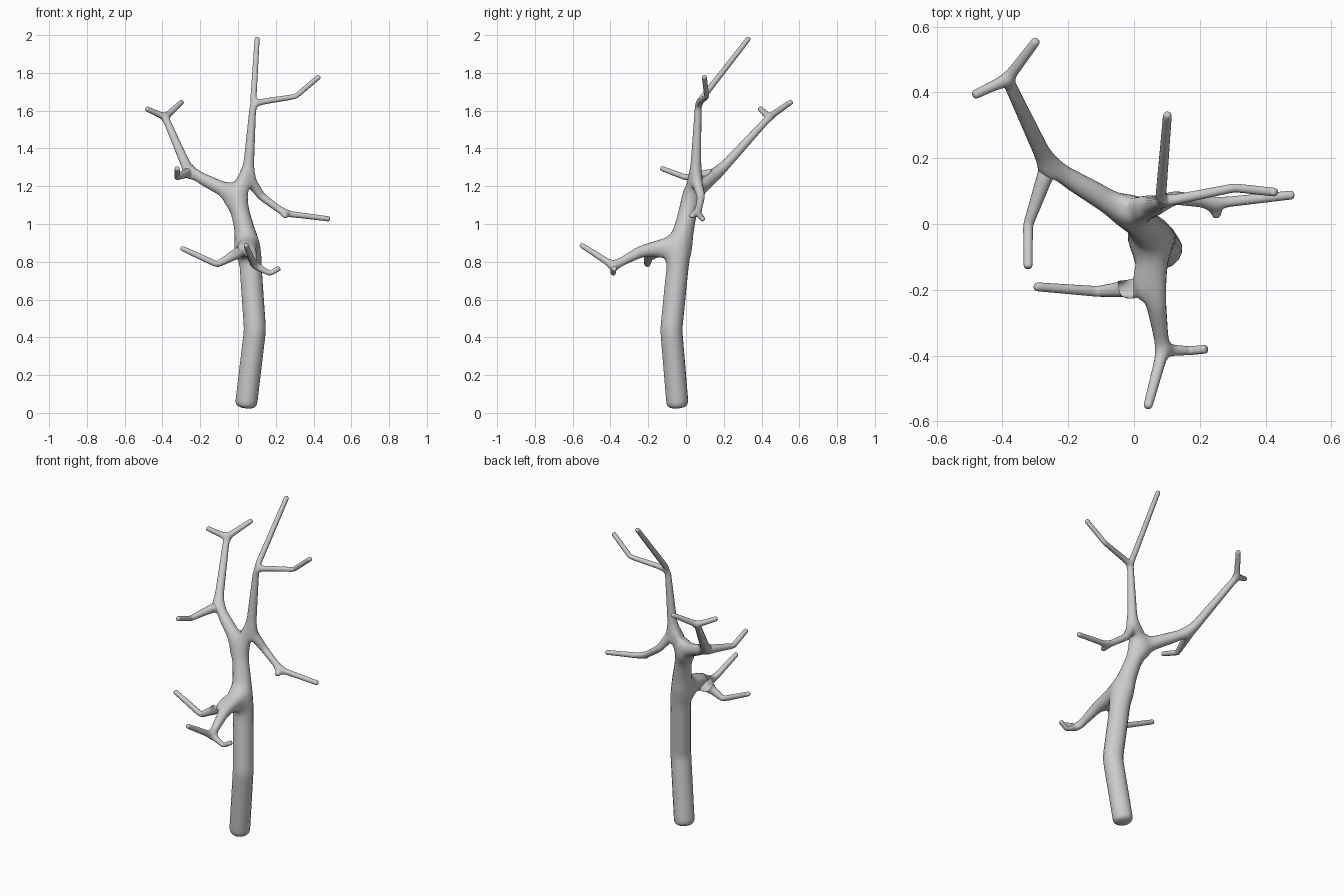
import bpy
from mathutils import Vector

if "Cube" in bpy.data.objects:
    bpy.data.objects.remove(bpy.data.objects["Cube"])

K = 1.25          # skin radius needed for a given finished radius
verts, edges, radii = [], [], []


def node(p, r):
    verts.append(Vector(p))
    radii.append(r * K)
    return len(verts) - 1


def limb(start, points, cuts=(0.12, 0.88)):
    """Chain of (x, y, z, radius) points from a node; cuts keep the spans straight."""
    for x, y, z, r in points:
        a, ra = verts[start].copy(), radii[start] / K
        b = Vector((x, y, z))
        for t in cuts:
            i = node(a.lerp(b, t), ra + (r - ra) * t)
            edges.append((start, i))
            start = i
        i = node(b, r)
        edges.append((start, i))
        start = i
    return start


T = 0.0115        # twig radius

# trunk
root = node((0.04, -0.043, 0.02), 0.05)
knee = limb(root, [(0.09, -0.078, 0.44, 0.05)])
low = limb(knee, [(0.06, -0.035, 0.87, 0.05)], (0.12, 0.7))
fork = limb(low, [(-0.01, 0.03, 1.15, 0.036)], (0.5,))

# front bough
front = limb(low, [(0.06, -0.19, 0.88, 0.03)], (0.5,))
limb(front, [(-0.11, -0.205, 0.785, 0.014), (-0.305, -0.19, 0.875, T)], (0.3, 0.9))
front_tip = limb(front, [(0.088, -0.383, 0.778, 0.016)], (0.4, 0.85))
limb(front_tip, [(0.04, -0.562, 0.893, T)])
limb(front_tip, [(0.17, -0.385, 0.738, T), (0.222, -0.38, 0.768, T)], (0.3, 0.85))

# left bough
left = limb(fork, [(-0.26, 0.175, 1.275, 0.023)], (0.4, 0.85))
left_tip = limb(left, [(-0.385, 0.44, 1.565, 0.015)])
limb(left_tip, [(-0.293, 0.562, 1.65, T)])
limb(left_tip, [(-0.49, 0.39, 1.613, T)])
limb(left, [(-0.322, -0.003, 1.247, 0.013), (-0.322, -0.137, 1.297, T)])

# right bough and crown
right = limb(fork, [(0.052, 0.05, 1.25, 0.026)], (0.5,))
crown = limb(right, [(0.08, 0.065, 1.64, 0.014)])
limb(crown, [(0.102, 0.338, 1.99, T)])
limb(crown, [(0.305, 0.11, 1.675, T), (0.435, 0.096, 1.785, T)])
right_tip = limb(right, [(0.125, 0.08, 1.145, 0.018), (0.245, 0.063, 1.057, 0.014)], (0.5,))
limb(right_tip, [(0.488, 0.089, 1.026, T)])
limb(right_tip, [(0.252, 0.017, 1.038, T)], (0.5,))

mesh = bpy.data.meshes.new("tree")
mesh.from_pydata(verts, edges, [])
tree = bpy.data.objects.new("tree", mesh)
bpy.context.collection.objects.link(tree)
bpy.context.view_layer.objects.active = tree
tree.select_set(True)

# skin over the skeleton
skin = tree.modifiers.new("Skin", "SKIN")
skin.use_smooth_shade = True
if not mesh.skin_vertices:
    bpy.ops.mesh.customdata_skin_add()
for i, r in enumerate(radii):
    mesh.skin_vertices[0].data[i].radius = (r, r)
mesh.skin_vertices[0].data[root].use_root = True
sub = tree.modifiers.new("Subdivision", "SUBSURF")
sub.levels = sub.render_levels = 2
